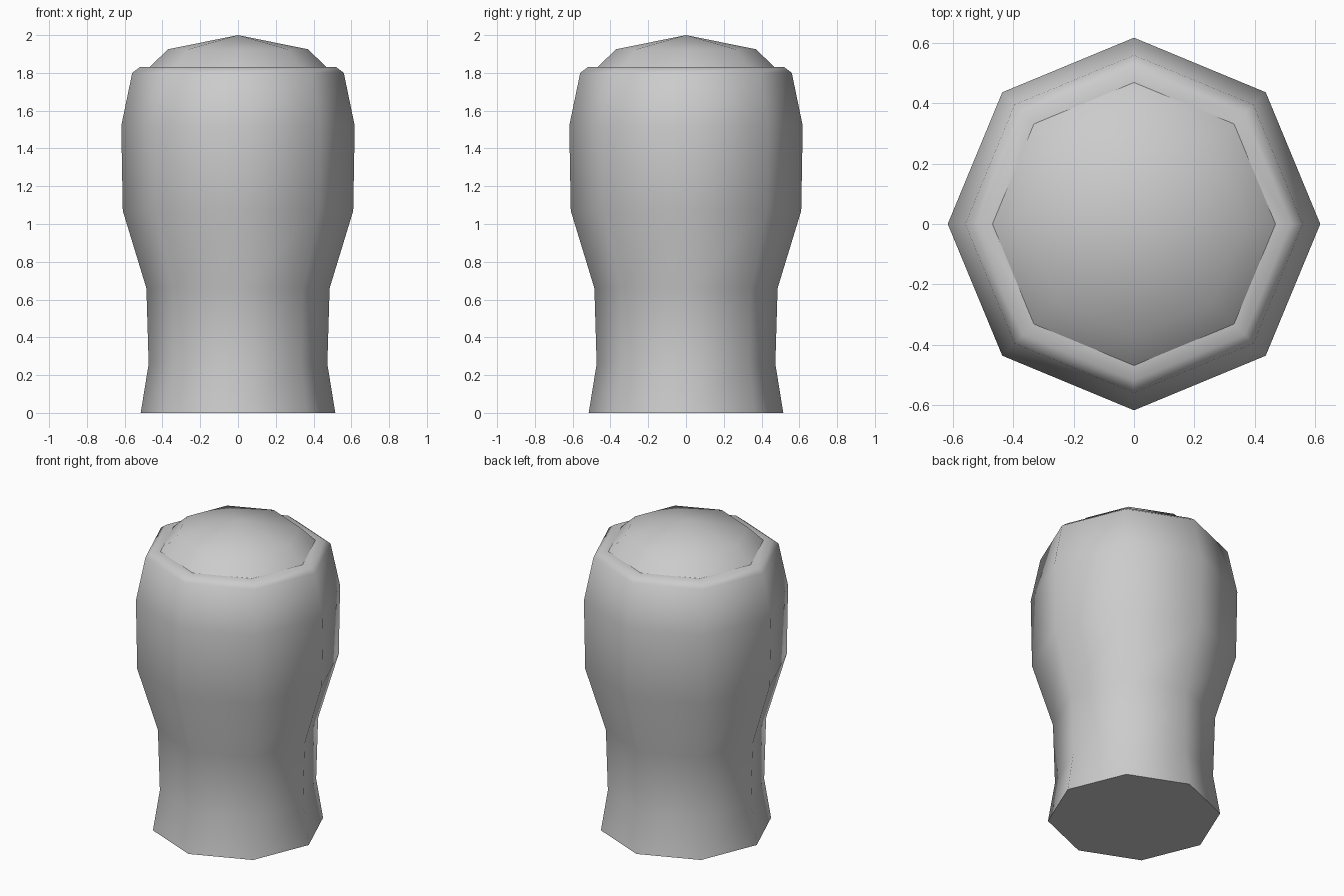
import bpy
import bmesh
from math import cos, sin, pi, radians

SIDES = 8

cube = bpy.data.objects.get("Cube")
if cube:
    bpy.data.objects.remove(cube, do_unlink=True)

grey = bpy.data.materials.new("plain_grey")
grey.use_nodes = True
colour = (0.6, 0.6, 0.6, 1)
grey.diffuse_color = colour
grey.node_tree.nodes["Principled BSDF"].inputs["Base Color"].default_value = colour


def lathe(name, profile):
    """Turn (radius, height) points into an eight-sided solid; radius 0 makes a tip."""
    bm = bmesh.new()
    rings = []
    for r, z in profile:
        count = SIDES if r else 1
        rings.append([bm.verts.new((r * cos(2 * pi * i / SIDES), r * sin(2 * pi * i / SIDES), z))
                      for i in range(count)])
    for low, high in zip(rings, rings[1:]):
        for i in range(SIDES):
            j = (i + 1) % SIDES
            if len(high) == 1:
                bm.faces.new((low[i], low[j], high[0]))
            else:
                bm.faces.new((low[i], low[j], high[j], high[i]))
    bm.faces.new(rings[0][::-1])
    if len(rings[-1]) > 1:
        bm.faces.new(rings[-1])
    mesh = bpy.data.meshes.new(name)
    bm.to_mesh(mesh)
    bm.free()
    mesh.materials.append(grey)
    obj = bpy.data.objects.new(name, mesh)
    bpy.context.collection.objects.link(obj)
    bpy.ops.object.select_all(action="DESELECT")
    obj.select_set(True)
    bpy.context.view_layer.objects.active = obj
    bpy.ops.object.shade_smooth_by_angle(angle=radians(60))


# Waisted body with a chamfered rim
lathe("body", [(0.515, 0), (0.473, 0.26), (0.485, 0.66), (0.61, 1.07),
               (0.618, 1.52), (0.56, 1.80), (0.52, 1.83), (0.45, 1.83)])

# Shallow domed cap, sunk slightly into the rim
lathe("domed_cap", [(0.48, 1.82), (0.37, 1.925), (0, 2.0)])
